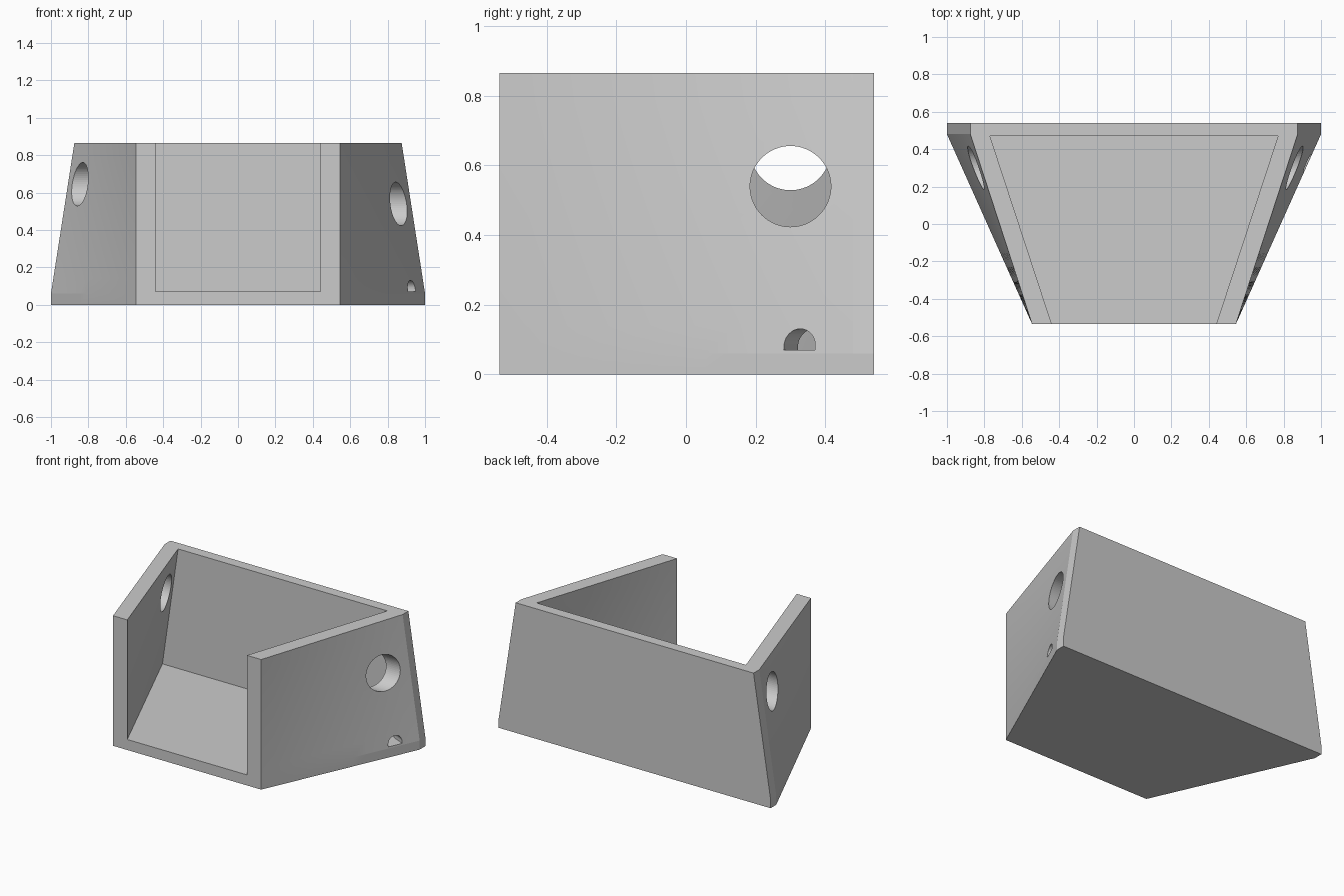
import bpy, bmesh, math
from mathutils import Vector

if "Cube" in bpy.data.objects:
    bpy.data.objects.remove(bpy.data.objects["Cube"])

H, FRONT, BACK = 0.865, -0.535, 0.54


def half_width(y, z, x_front, x_low, x_top, y_end, z_low):
    """Ruled side wall: upright at the front, leaning inward at the back."""
    f = min((y - FRONT) / (y_end - FRONT), 1)
    t = max((z - z_low) / (H - z_low), 0)
    return x_front + f * (x_low + (x_top - x_low) * t - x_front)


def loft(name, ys, zs, wall):
    """Closed solid from mirrored outlines stacked in z."""
    bm = bmesh.new()
    rings = []
    for z in zs:
        right = [(half_width(y, z, *wall), y, z) for y in ys]
        left = [(-x, y, z) for x, y, z in reversed(right)]
        rings.append([bm.verts.new(p) for p in right + left])
    n = len(rings[0])
    for a, b in zip(rings, rings[1:]):
        for i in range(n):
            j = (i + 1) % n
            bm.faces.new((a[i], a[j], b[j], b[i]))
    bm.faces.new(rings[0][::-1])
    bm.faces.new(rings[-1])
    return finish(name, bm)


def finish(name, bm):
    bmesh.ops.recalc_face_normals(bm, faces=bm.faces)
    me = bpy.data.meshes.new(name)
    bm.to_mesh(me)
    bm.free()
    ob = bpy.data.objects.new(name, me)
    bpy.context.collection.objects.link(ob)
    return ob


def tunnel(name, profile, centre, axis, length):
    """Prism of a (sideways, up) profile running along a horizontal axis."""
    axis = Vector(axis).normalized()
    side = Vector((-axis.y, axis.x, 0))
    bm = bmesh.new()
    base = Vector(centre) - axis * length / 2
    face = bm.faces.new([bm.verts.new(base + side * u + Vector((0, 0, v))) for u, v in profile])
    ext = bmesh.ops.extrude_face_region(bm, geom=[face], use_keep_orig=True)
    verts = [g for g in ext["geom"] if isinstance(g, bmesh.types.BMVert)]
    bmesh.ops.translate(bm, verts=verts, vec=axis * length)
    return finish(name, bm)


def cut(target, cutter):
    cutter.hide_render = True
    mod = target.modifiers.new("cut", "BOOLEAN")
    mod.operation, mod.solver, mod.object = "DIFFERENCE", "EXACT", cutter
    bpy.context.view_layer.objects.active = target
    bpy.ops.object.modifier_apply(modifier=mod.name)
    bpy.data.objects.remove(cutter)


def steps(a, b, n):
    return [a + (b - a) * i / n for i in range(n + 1)]


def arc(r, a0, a1, n):
    return [(r * math.cos(t), r * math.sin(t)) for t in steps(a0, a1, n)]


# Outer body: straight base slab, then twisted side walls
body = loft("housing", steps(FRONT, 0.48, 12) + [BACK], [0] + steps(0.06, H, 10),
            (0.545, 1.0, 0.875, 0.48, 0.06))

# Cavity open at front and top
cut(body, loft("cavity_cutter", [-0.6] + steps(FRONT, 0.47, 12), steps(0.07, H, 10) + [0.95],
               (0.44, 0.885, 0.77, 0.47, 0.07)))

# Round hole in each side wall
circle = arc(0.116, 0, math.tau, 64)[:-1]
for x, z in ((0.86, 0.54), (-0.86, 0.645)):
    cut(body, tunnel("round_hole_cutter", circle, (x, 0.30, z), (1, 0, 0), 0.6))

# Small arched cable outlet at floor level, square to the right wall
arch = [(-0.049, -0.012)] + arc(0.049, math.pi, 0, 24) + [(0.049, -0.012)]
cut(body, tunnel("cable_outlet_cutter", arch, (0.93, 0.325, 0.082), (0.913, -0.409, 0), 0.3))

bpy.ops.object.select_all(action="DESELECT")
body.select_set(True)
bpy.context.view_layer.objects.active = body
bpy.ops.object.shade_smooth_by_angle(angle=math.radians(5))
